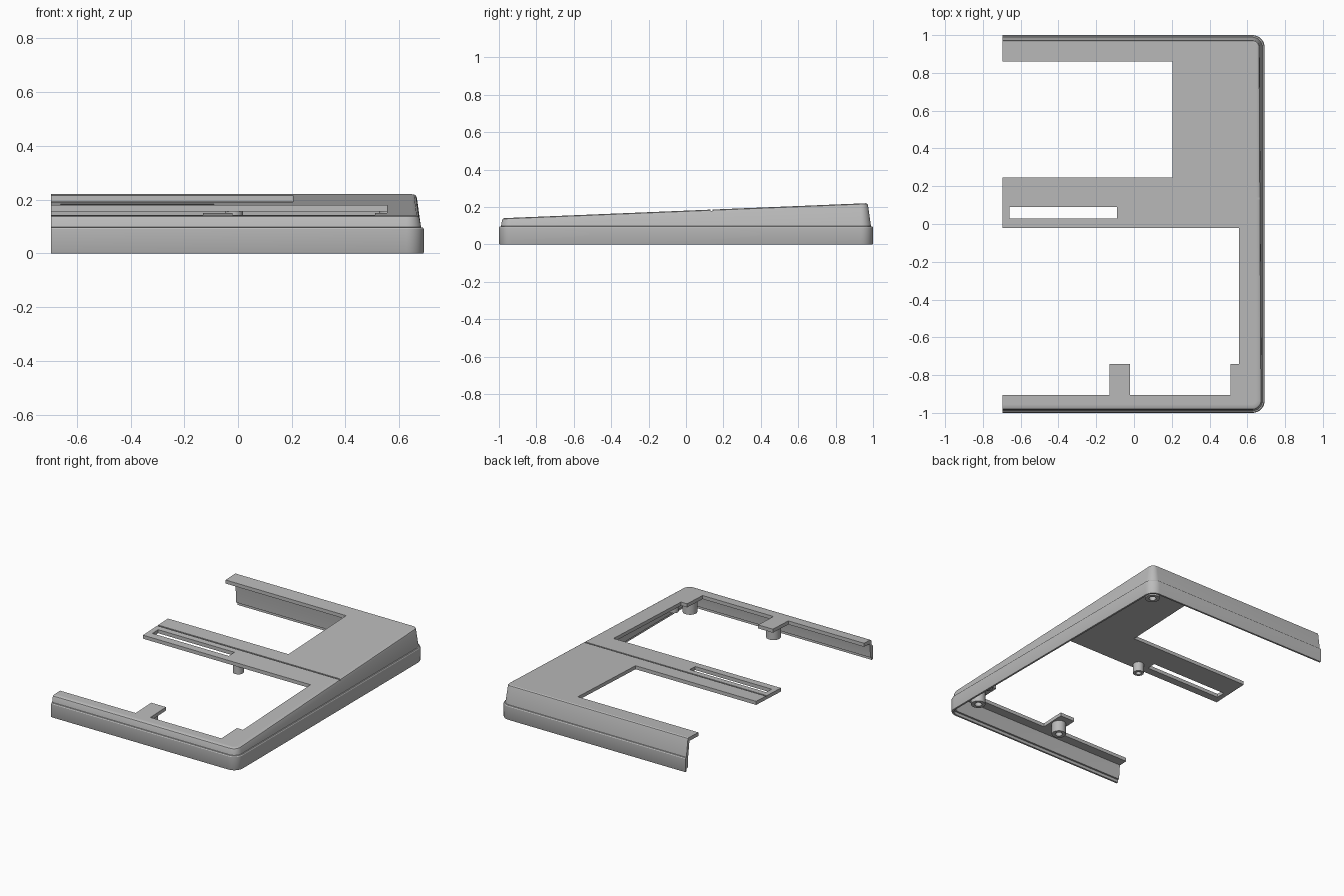
import bpy, bmesh
from math import sin, cos, pi, radians

if "Cube" in bpy.data.objects:
    bpy.data.objects.remove(bpy.data.objects["Cube"], do_unlink=True)

grey = bpy.data.materials.new("case_grey")
grey.use_nodes = True
grey.diffuse_color = (0.5, 0.5, 0.5, 1)
grey.node_tree.nodes["Principled BSDF"].inputs["Base Color"].default_value = (0.5, 0.5, 0.5, 1)

LEFT, RIGHT, R = -0.695, 0.692, 0.065   # open end, outer side, corner radius
EDGE, THICK = 0.045, 0.024              # top panel inset and thickness


def top(y):
    """Height of the sloping top surface."""
    return 0.1804 + 0.0412 * y


def finish(name, bm, smooth=True):
    bmesh.ops.recalc_face_normals(bm, faces=bm.faces)
    mesh = bpy.data.meshes.new(name)
    bm.to_mesh(mesh)
    bm.free()
    ob = bpy.data.objects.new(name, mesh)
    bpy.context.collection.objects.link(ob)
    mesh.materials.append(grey)
    if smooth:
        bpy.ops.object.select_all(action='DESELECT')
        ob.select_set(True)
        bpy.context.view_layer.objects.active = ob
        bpy.ops.object.shade_smooth_by_angle(angle=radians(30))
    return ob


def loft(bm, rings, closed):
    """Skin rings of vertices, either into a loop or with capped ends."""
    n = len(rings[0])
    for i in range(len(rings) if closed else len(rings) - 1):
        a, b = rings[i], rings[(i + 1) % len(rings)]
        for j in range(n):
            k = (j + 1) % n
            bm.faces.new((a[j], a[k], b[k], b[j]))
    if not closed:
        bm.faces.new(rings[0])
        bm.faces.new(rings[-1])


def slab(name, outline, low, high):
    """Extruded outline that follows the slope of the top."""
    bm = bmesh.new()
    rings = [[bm.verts.new((x, y, top(y) + d)) for x, y in outline] for d in (low, high)]
    loft(bm, rings, False)
    return finish(name, bm, False)


def rect(x0, x1, y0, y1):
    return [(x0, y0), (x1, y0), (x1, y1), (x0, y1)]


def cut(ob, cutter):
    mod = ob.modifiers.new("cut", 'BOOLEAN')
    mod.operation, mod.solver, mod.object = 'DIFFERENCE', 'EXACT', cutter
    bpy.context.view_layer.objects.active = ob
    bpy.ops.object.modifier_apply(modifier=mod.name)


# Path round three sides: centre and outward direction at each station
path = [(LEFT, R - 1, 0, -1)]
for sy, start in ((-1, -pi / 2), (1, 0)):
    for i in range(9):
        a = start + i * pi / 16
        path.append((RIGHT - R, sy * (1 - R), cos(a), sin(a)))
path.append((LEFT, 1 - R, 0, 1))


def at(station, inset):
    cx, cy, nx, ny = station
    return cx + nx * (R - inset), cy + ny * (R - inset)


# Wall section: inset, height, and 1 where the height hangs from the top
section = [(0.002, 0, 0), (0, 0.004, 0), (0, 0.09, 0), (0.004, 0.096, 0), (0.011, 0.097, 0),
           (0.012, -0.012, 1), (0.0145, -0.004, 1), (0.021, 0, 1), (EDGE, 0, 2),
           (EDGE, -THICK, 2), (0.033, -THICK, 1), (0.03, 0.09, 0), (0.026, 0.02, 0),
           (0.014, 0.02, 0), (0.014, 0, 0)]
bm = bmesh.new()
rings = []
for st in path:
    ring = []
    for inset, z, hang in section:
        h = z + (top(at(st, EDGE)[1]) if hang else 0)
        if hang == 1:
            inset = min(inset + 0.13 * (h - 0.095), EDGE - 0.001)
        x, y = at(st, inset)
        ring.append(bm.verts.new((x, y, z + top(y) if hang else z)))
    rings.append(ring)
loft(bm, rings, False)
wall = finish("outer_wall", bm)

# Top panel with two large openings and two small front tabs
inner = [(LEFT, 0.86), (0.205, 0.86), (0.205, 0.245), (LEFT, 0.245),
         (LEFT, -0.02), (0.555, -0.02), (0.555, -0.74), (0.51, -0.74), (0.51, -0.905),
         (-0.02, -0.905), (-0.02, -0.74), (-0.13, -0.74), (-0.13, -0.905), (LEFT, -0.905)]
panel = slab("top_panel", [at(st, EDGE) for st in path] + inner, -THICK, 0)

# Long slot and the shallow seam across the top
slot = slab("slot_cutter", rect(-0.66, -0.09, 0.03, 0.09), -0.1, 0.1)
seam = slab("seam_cutter", rect(-0.8, 0.8, 0.131, 0.141), -0.007, 0.1)
cut(panel, slot)
cut(panel, seam)
cut(wall, seam)
for helper in (slot, seam):
    bpy.data.objects.remove(helper, do_unlink=True)


# Hollow screw posts under the panel
def post(name, x, y, r, bottom):
    bm = bmesh.new()
    roof = top(y) - THICK / 2
    outline = [(r, roof), (r, bottom), (r * 0.5, bottom), (r * 0.5, roof)]
    loft(bm, [[bm.verts.new((x + q * cos(a * pi / 12), y + q * sin(a * pi / 12), z))
               for q, z in outline] for a in range(24)], True)
    finish(name, bm)


post("front_tab_post", -0.075, -0.825, 0.045, 0.05)
post("front_corner_post", 0.565, -0.85, 0.045, 0.04)
post("front_side_post", 0.595, -0.72, 0.03, 0.085)
post("back_corner_post", 0.57, 0.86, 0.045, 0.05)
post("middle_post", -0.015, 0.025, 0.034, 0.095)

# Small clip under the seam beside the wall
slab("side_clip", rect(0.61, 0.655, 0.09, 0.17), -0.045, -0.015)
